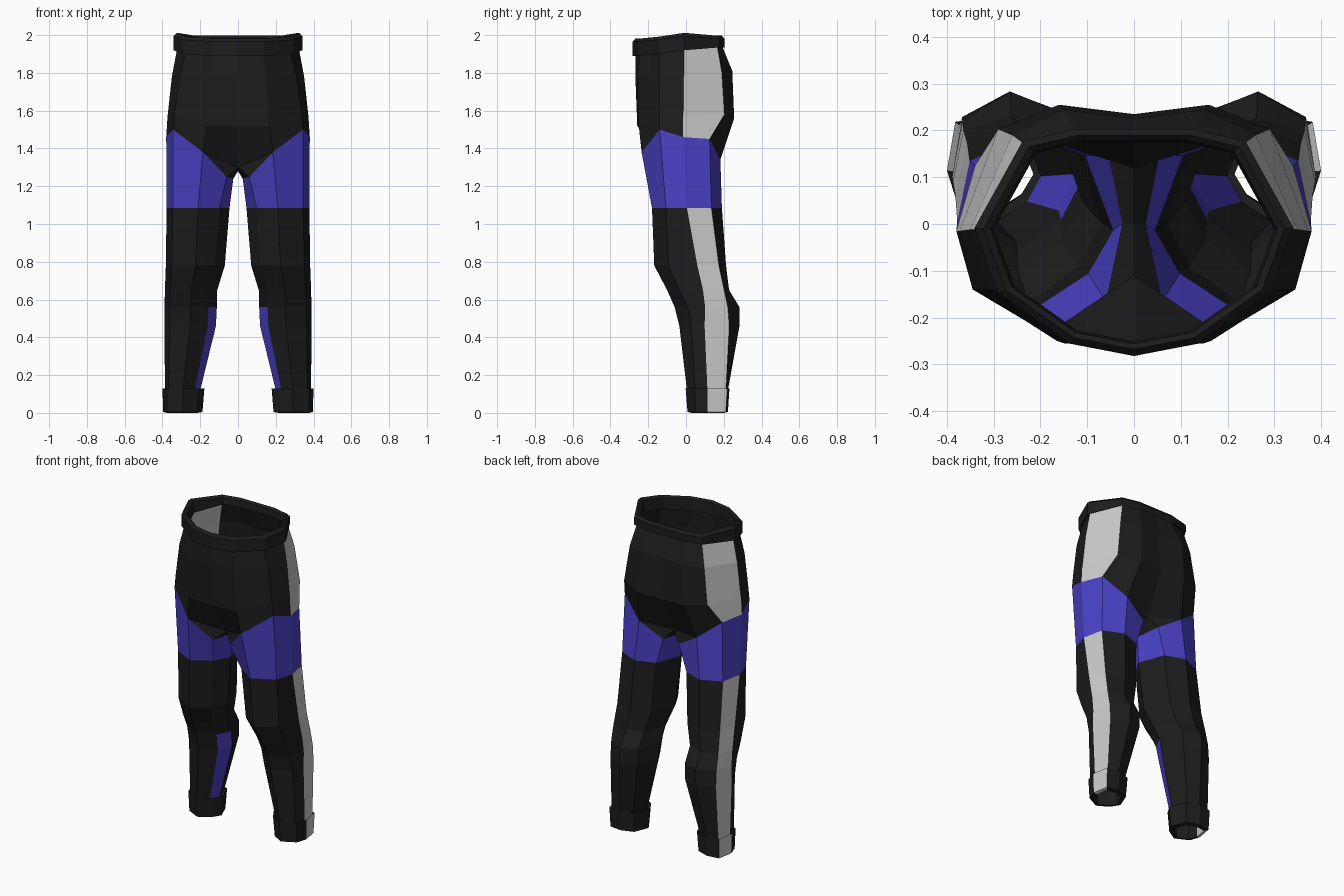
import bpy, bmesh

if "Cube" in bpy.data.objects:
    bpy.data.objects.remove(bpy.data.objects["Cube"])


def material(name, rgb):
    m = bpy.data.materials.new(name)
    m.diffuse_color = (*rgb, 1)
    m.use_nodes = True
    m.node_tree.nodes["Principled BSDF"].inputs["Base Color"].default_value = m.diffuse_color
    return m


black = material("black_fabric", (0.012, 0.012, 0.012))
violet = material("violet_fabric", (0.07, 0.055, 0.58))


def part(name, rows, cols, mat=None):
    """Skin chosen columns between stacked rows (top to bottom), mirrored in x."""
    bm = bmesh.new()
    grid = [[bm.verts.new(p) for p in r] for r in rows]
    n = len(rows[0])
    for up, lo in zip(grid, grid[1:]):
        for i in cols:
            j = (i + 1) % n
            bm.faces.new((lo[i], lo[j], up[j], up[i]))
    bmesh.ops.remove_doubles(bm, verts=bm.verts, dist=0.0005)
    bmesh.ops.delete(bm, geom=[v for v in bm.verts if not v.link_faces], context='VERTS')
    me = bpy.data.meshes.new(name)
    bm.to_mesh(me)
    bm.free()
    if mat:
        me.materials.append(mat)
    ob = bpy.data.objects.new(name, me)
    bpy.context.collection.objects.link(ob)
    ob.modifiers.new("mirror", 'MIRROR').use_axis[0] = True
    return ob


# Leg outline as fractions of its bounding box, from inner front round the outside
UNIT = [(.16, .2), (.5, 0), (.9, .2), (1, .5), (.92, .85), (.55, 1), (.18, .88), (0, .45)]


def leg_ring(z, x0, x1, y0, y1, side=.5, outer=.85):
    ring = []
    for k, (u, v) in enumerate(UNIT):
        v = side if k == 3 else outer if k == 4 else v
        ring.append((x0 + u * (x1 - x0), y0 + v * (y1 - y0), z))
    return ring


# Half rings of the pelvis: front centre round the side to back centre
waist = [(0, -.268, 1.90), (.13, -.243, 1.90), (.275, -.14, 1.91), (.322, -.01, 1.93),
         (.225, .165, 1.945), (.12, .19, 1.945), (0, .19, 1.945)]
upper = [(0, -.268, 1.78), (.15, -.255, 1.78), (.31, -.142, 1.78), (.35, -.012, 1.78),
         (.26, .19, 1.8), (.15, .245, 1.81), (0, .225, 1.81)]
hip = [(0, -.258, 1.52), (.165, -.25, 1.52), (.337, -.14, 1.58), (.373, -.015, 1.57),
       (.29, .203, 1.58), (.16, .255, 1.56), (0, .235, 1.55)]
# Slanted leg opening, and the crotch gusset that meets at the centre
opening = [(.06, -.165, 1.25), (.185, -.235, 1.38), (.345, -.14, 1.5), (.38, -.015, 1.46),
           (.34, .125, 1.45), (.2, .182, 1.34), (.055, .15, 1.25), (.025, 0, 1.24)]
crotch = [(0, -.11, 1.30)] + opening[1:6] + [(0, .12, 1.31), (0, 0, 1.28)]

pelvis = [waist, upper, hip, crotch[:7]]
part("seat", pelvis, [0, 1, 2, 4, 5], black)
part("hip_stripe", pelvis, [3])
part("crotch_gusset", [crotch, opening], [0, 5, 6, 7], black)

# Thigh bands
thigh = leg_ring(1.085, .045, .378, -.18, .19)
part("thigh_band", [opening, thigh], range(8), violet)

# Lower legs with side stripe and inner calf patch
knee = leg_ring(.78, .07, .382, -.168, .212, .6, .9)
shin = leg_ring(.65, .11, .387, -.10, .228, .58, .92)
calf_top = leg_ring(.56, .112, .389, -.06, .283, .47, .82)
calf = leg_ring(.46, .117, .389, -.035, .283, .42, .83)
ankle = leg_ring(.12, .2, .387, .005, .222, .5, .95)
leg = [thigh, knee, shin, calf_top, calf, ankle]
part("lower_leg", leg, [0, 1, 2, 4, 5, 6], black)
part("leg_stripe", leg, [3])
part("inner_knee", leg[:4], [7], black)
part("calf_patch", leg[3:], [7], violet)

# Turned cuffs, open underneath
cuff = [ankle,
        leg_ring(.13, .178, .4, -.002, .23, .5, .95),
        leg_ring(.005, .188, .396, .008, .222, .5, .95),
        leg_ring(0, .215, .375, .03, .2, .5, .95),
        leg_ring(.1, .215, .375, .025, .205, .5, .95)]
part("cuff", cuff, [0, 1, 2, 4, 5, 6, 7], black)
part("cuff_stripe", cuff, [3])


# Waistband, tilted up at the back
def band_ring(s, dz):
    return [(x * s, (y + .03) * s - .03, z + dz - .03 * (y > .1) * (dz > 0)) for x, y, z in waist]


part("waistband", [band_ring(.93, .0), band_ring(.95, .07), band_ring(1.0, .082),
                   band_ring(1.06, .065), band_ring(1.06, -.01), waist], range(6), black)
